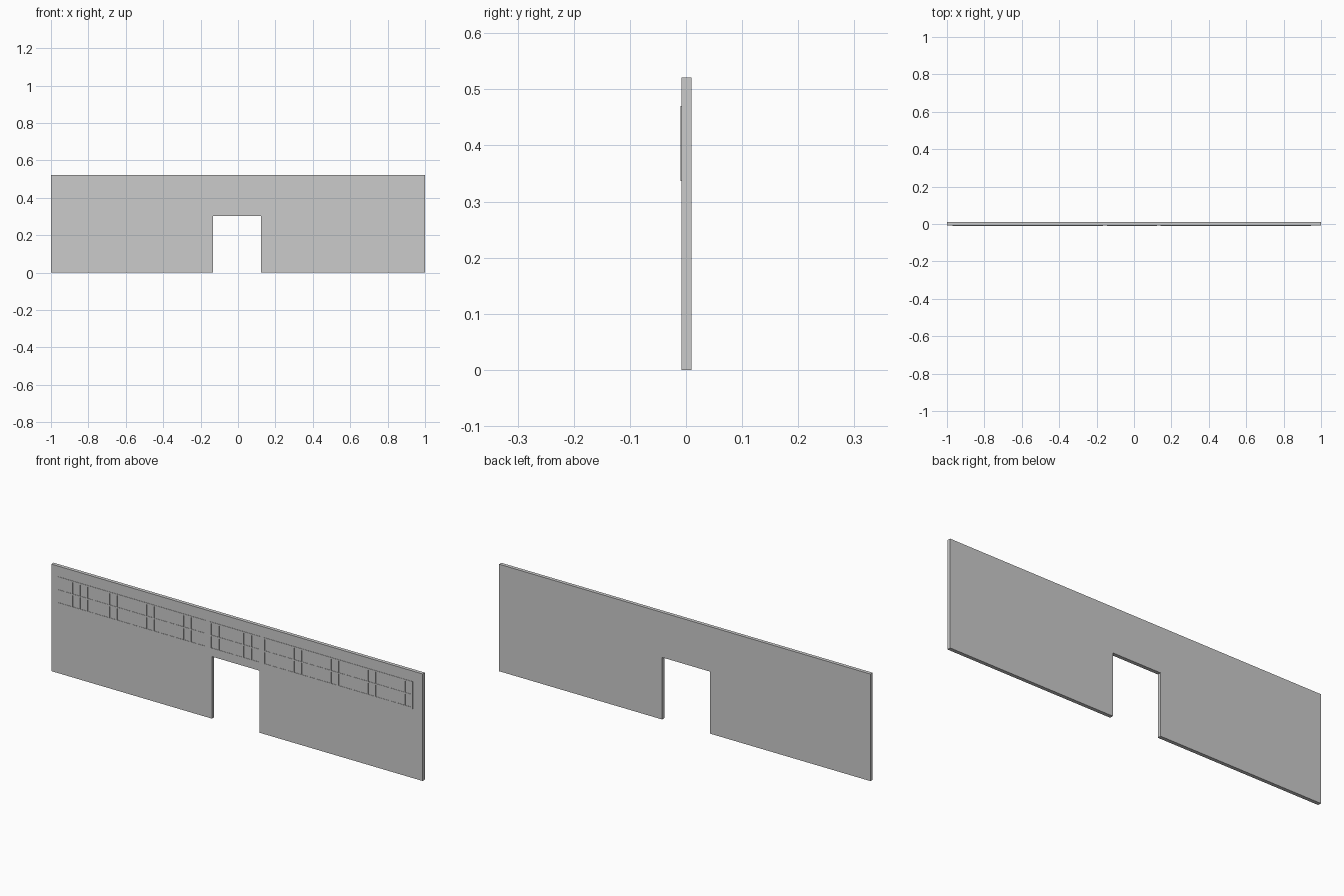
import bpy, bmesh

if "Cube" in bpy.data.objects:
    bpy.data.objects.remove(bpy.data.objects["Cube"])

FRONT, BACK = -0.008, 0.0095      # wall faces
TRIM = -0.0097                    # front of the window bars
BAR = 0.007                       # bar width


def make_object(name, bm):
    bmesh.ops.recalc_face_normals(bm, faces=bm.faces)
    mesh = bpy.data.meshes.new(name)
    bm.to_mesh(mesh)
    bm.free()
    obj = bpy.data.objects.new(name, mesh)
    bpy.context.collection.objects.link(obj)
    return obj


def add_box(bm, x0, x1, y0, y1, z0, z1):
    verts = bmesh.ops.create_cube(bm, size=1)["verts"]
    for v in verts:
        v.co.x = x1 if v.co.x > 0 else x0
        v.co.y = y1 if v.co.y > 0 else y0
        v.co.z = z1 if v.co.z > 0 else z0


# Wall with doorway: one profile pushed through its thickness
profile = [(-1, 0), (-0.135, 0), (-0.135, 0.302), (0.122, 0.302),
           (0.122, 0), (1, 0), (1, 0.521), (-1, 0.521)]
bm = bmesh.new()
face = bm.faces.new([bm.verts.new((x, FRONT, z)) for x, z in profile])
extruded = bmesh.ops.extrude_face_region(bm, geom=[face])["geom"]
bmesh.ops.translate(bm, vec=(0, BACK - FRONT, 0),
                    verts=[g for g in extruded if isinstance(g, bmesh.types.BMVert)])
make_object("wall", bm)


# Window grids: three rails with upright bars between them
def window_grid(name, x0, x1, cells):
    bm = bmesh.new()
    rails = [0.337, 0.400, 0.463]
    for z in rails:
        add_box(bm, x0, x1, TRIM, FRONT, z, z + BAR)
    pitch = (x1 - x0 - BAR) / cells
    for i in range(cells + 1):
        x = x0 + i * pitch
        for low, high in zip(rails, rails[1:]):
            add_box(bm, x, x + BAR, TRIM, FRONT, low + BAR, high)
    return make_object(name, bm)


window_grid("left_window_bars", -0.97, -0.166, 20)
window_grid("middle_window_bars", -0.145, 0.124, 6)
window_grid("right_window_bars", 0.143, 0.947, 20)
